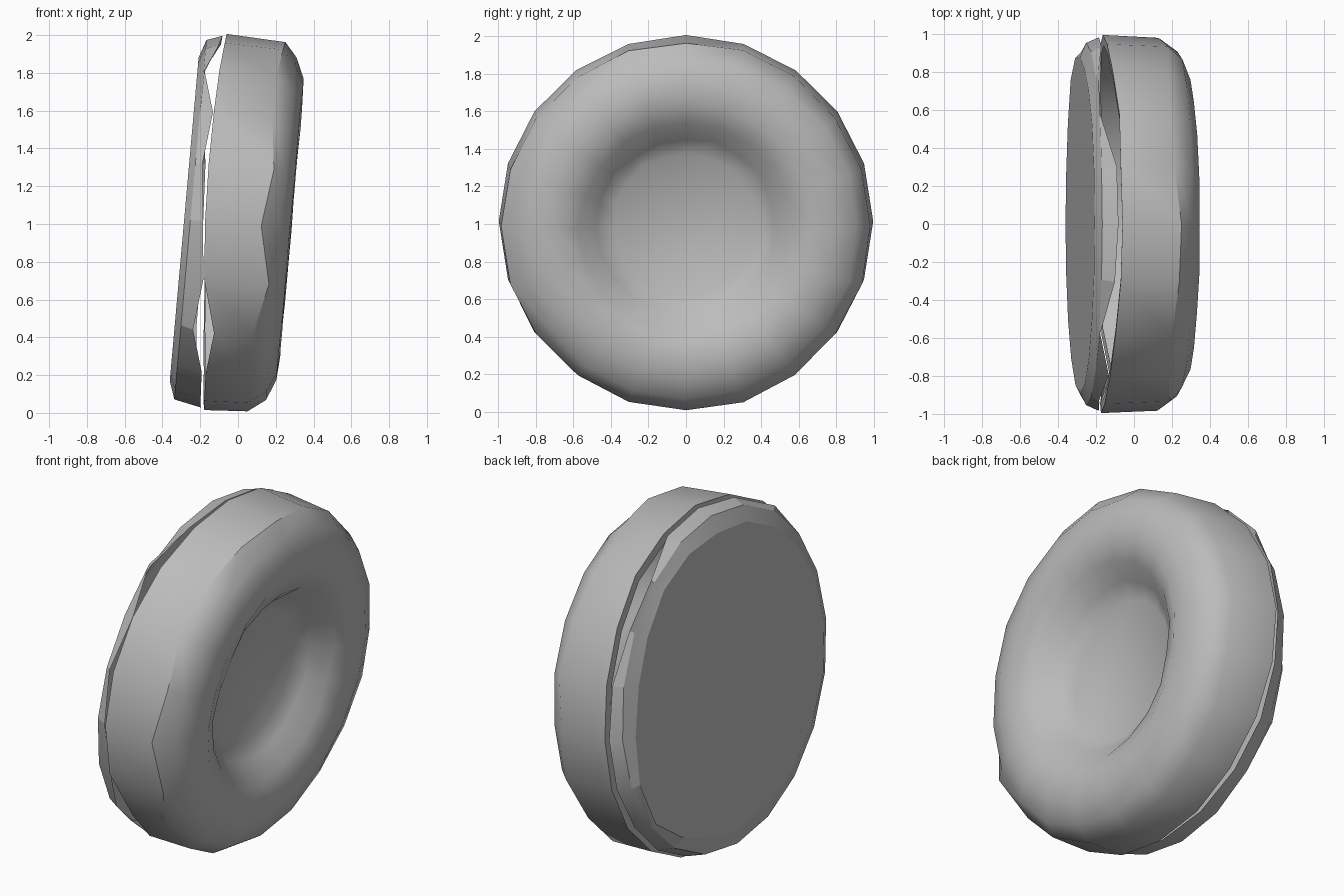
import bpy, bmesh, math, random

if "Cube" in bpy.data.objects:
    bpy.data.objects.remove(bpy.data.objects["Cube"])
random.seed(4)

SEG = 20
TILT = math.radians(5.1)

grey = bpy.data.materials.new("plain grey")
grey.use_nodes = True
COLOR = (0.5, 0.5, 0.5, 1)
grey.diffuse_color = COLOR
grey.node_tree.nodes["Principled BSDF"].inputs["Base Color"].default_value = COLOR


def per_segment(value):
    return value if isinstance(value, list) else [value] * SEG


def lathe(name, rings, outward, smooth):
    """Rings of (radius, depth, jitter) round the tilted x axis; the last ring is filled."""
    bm = bmesh.new()
    loops = []
    for radius, depth, jit in rings:
        loop = []
        for i, (r, u) in enumerate(zip(per_segment(radius), per_segment(depth))):
            a = 2 * math.pi * i / SEG
            r += random.uniform(-jit, jit)
            u += random.uniform(-jit, jit) * 0.5
            y, z = -r * math.sin(a), r * math.cos(a)
            loop.append(bm.verts.new((u * math.cos(TILT) + z * math.sin(TILT), y,
                                      1 + z * math.cos(TILT) - u * math.sin(TILT))))
        loops.append(loop)
    for l0, l1 in zip(loops, loops[1:]):
        for i in range(SEG):
            j = (i + 1) % SEG
            bm.faces.new((l0[i], l0[j], l1[j], l1[i]))
    end = bm.faces.new(loops[-1])
    bmesh.ops.recalc_face_normals(bm, faces=bm.faces)
    # The filled end faces away from the middle of the wheel
    if end.normal.x * outward < 0:
        bmesh.ops.reverse_faces(bm, faces=bm.faces)
    me = bpy.data.meshes.new(name)
    bm.to_mesh(me)
    bm.free()
    me.materials.append(grey)
    ob = bpy.data.objects.new(name, me)
    bpy.context.collection.objects.link(ob)
    bpy.ops.object.select_all(action='DESELECT')
    ob.select_set(True)
    bpy.context.view_layer.objects.active = ob
    bpy.ops.object.shade_smooth_by_angle(angle=math.radians(smooth))


# Ragged edges, going round from the top over the front
body_edge = [-.15, -.155, -.17, -.18, -.183, -.175, -.152, -.075, -.10, -.095,
             -.09, -.10, -.11, -.13, -.15, -.165, -.17, -.165, -.15, -.155]
plate_edge = [-.17, -.185, -.25, -.185, -.215, -.187, -.156, -.187, -.122, -.115,
              -.11, -.13, -.15, -.17, -.175, -.185, -.20, -.24, -.25, -.175]
band_edge = [.165, .155, .13, .13, .165, .125, .19, .13, .16, .135,
             .14, .14, .15, .14, .16, .13, .15, .13, .12, .13]
# Outline of the flat back, wider on the lower rear side
flat_radius = [.86, .87, .87, .88, .89, .89, .89, .88, .87, .86,
               .86, .86, .89, .94, .92, .88, .86, .87, .89, .88]

# Wheel body: inner lip, outer band, rounded shoulder and dished face
lathe("wheel_body", [
    (0.94, [u + 0.005 for u in body_edge], 0),
    (0.997, body_edge, 0),
    (0.985, band_edge, 0.004),
    (0.91, 0.23, 0.006),
    (0.80, 0.277, 0.004),
    (0.68, 0.283, 0.006),
    (0.565, 0.235, 0.012),
    (0.47, 0.14, 0.012),
    (0.39, 0.085, 0.012),
], 1, 38)

# Thin back plate with a bevelled rim and flat back
lathe("back_plate", [
    (0.985, plate_edge, 0),
    (0.955, -0.253, 0),
    (flat_radius, -0.286, 0),
], -1, 18)
